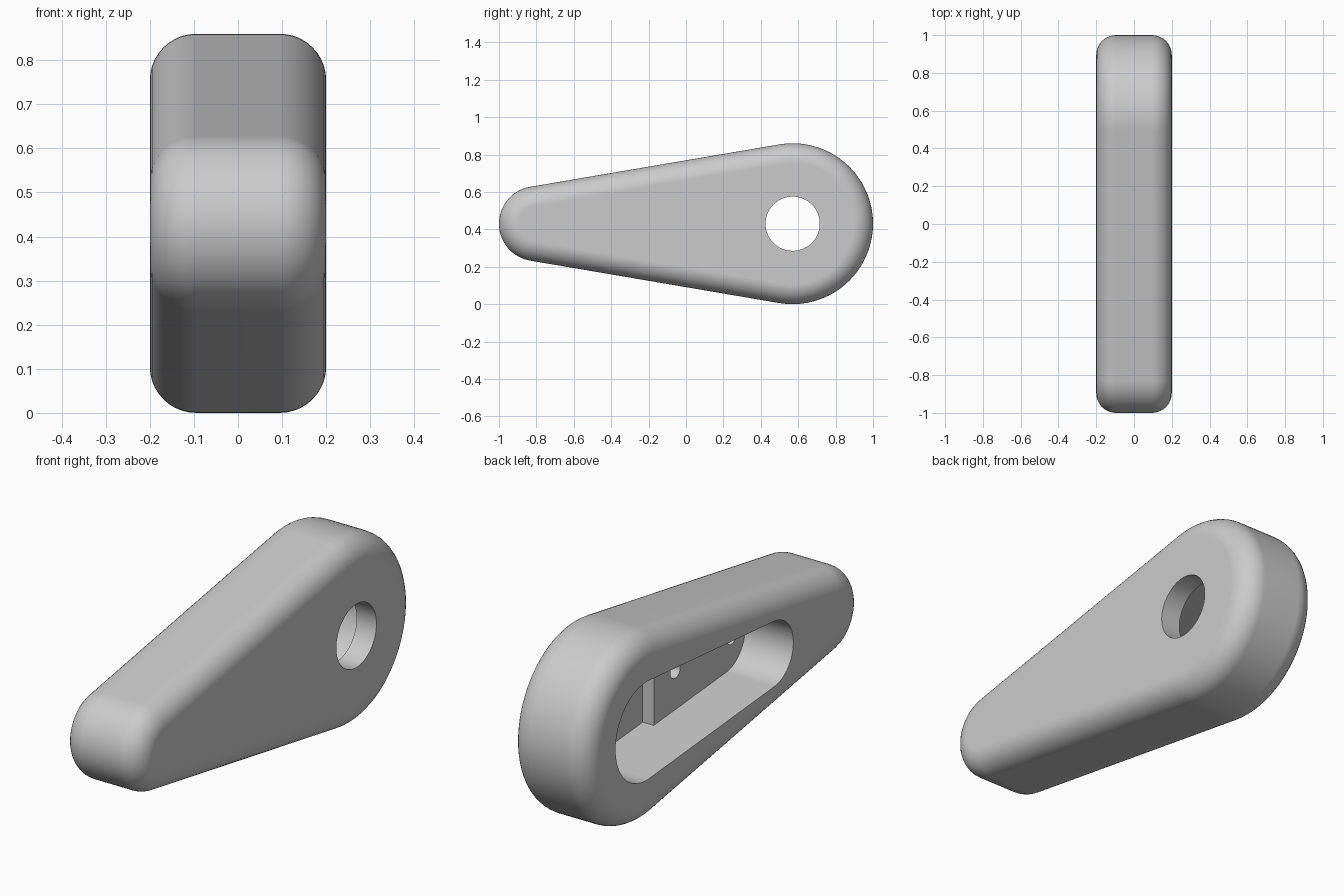
import bpy, bmesh, math
from mathutils import Vector

cube = bpy.data.objects.get("Cube")
if cube:
    bpy.data.objects.remove(cube, do_unlink=True)

MID_Z = 0.43
BIG_Y = 0.57
HALF_W = 0.2
FILLET = 0.105
FLOOR_X = 0.1
LEDGE_X = 0.044
LEDGE_Y = 0.17

grey = bpy.data.materials.new("light grey")
grey.use_nodes = True
colour = (0.6, 0.6, 0.6, 1)
grey.diffuse_color = colour
grey.node_tree.nodes["Principled BSDF"].inputs["Base Color"].default_value = colour


def teardrop(big_r, small_y, small_r, inset=0, steps=40):
    """Outline (y, z) around a big rear circle and a small front circle."""
    tilt = math.asin((big_r - small_r) / (BIG_Y - small_y))
    points = []
    for centre, radius, start, sweep in (
            (BIG_Y, big_r, -math.pi / 2 - tilt, math.pi + 2 * tilt),
            (small_y, small_r, math.pi / 2 + tilt, math.pi - 2 * tilt)):
        for i in range(steps + 1):
            a = start + sweep * i / steps
            r = radius - inset
            points.append((centre + r * math.cos(a), MID_Z + r * math.sin(a)))
    return points


def circle(y, radius, steps=64):
    return [(y + radius * math.cos(2 * math.pi * i / steps),
             MID_Z + radius * math.sin(2 * math.pi * i / steps)) for i in range(steps)]


def loft(name, sections):
    """Skin a list of (x, outline) sections and cap both ends."""
    bm = bmesh.new()
    rings = [[bm.verts.new((x, y, z)) for y, z in outline] for x, outline in sections]
    count = len(rings[0])
    for a, b in zip(rings, rings[1:]):
        for i in range(count):
            j = (i + 1) % count
            bm.faces.new((a[i], a[j], b[j], b[i]))
    bm.faces.new(rings[0])
    bm.faces.new(rings[-1])
    bmesh.ops.recalc_face_normals(bm, faces=bm.faces)
    mesh = bpy.data.meshes.new(name)
    bm.to_mesh(mesh)
    bm.free()
    mesh.materials.append(grey)
    obj = bpy.data.objects.new(name, mesh)
    bpy.context.collection.objects.link(obj)
    return obj


def activate(obj):
    bpy.ops.object.select_all(action='DESELECT')
    obj.select_set(True)
    bpy.context.view_layer.objects.active = obj


def cut(target, cutter):
    cutter.hide_render = True
    mod = target.modifiers.new("cut", 'BOOLEAN')
    mod.operation = 'DIFFERENCE'
    mod.solver = 'EXACT'
    mod.object = cutter
    activate(target)
    bpy.ops.object.modifier_apply(modifier=mod.name)
    bpy.data.objects.remove(cutter, do_unlink=True)


def finish(obj):
    activate(obj)
    bpy.ops.object.shade_smooth_by_angle(angle=math.radians(30))
    mod = obj.modifiers.new("flat_sides", 'WEIGHTED_NORMAL')
    mod.keep_sharp = True


# Rounded teardrop housing
quarter = [math.pi / 2 * i / 10 for i in range(11)]
rim = [(HALF_W - FILLET * (1 - math.sin(a)), FILLET * (1 - math.cos(a))) for a in quarter]
profile = [(-x, d) for x, d in reversed(rim)] + rim
housing = loft("housing", [(x, teardrop(0.43, -0.8, 0.2, d)) for x, d in profile])

# Tapered open recess on one side, round bore through the other
SLOT = (0.225, -0.34, 0.15)
slot = teardrop(*SLOT)
cut(housing, loft("recess_cutter", [(-0.3, slot), (FLOOR_X, slot)]))
bore = circle(BIG_Y, 0.145)
cut(housing, loft("bore_cutter", [(0.0, bore), (0.3, bore)]))
finish(housing)

# Raised ledge inside the recess, slightly embedded in its walls
outline = teardrop(*SLOT, inset=-0.004)
ledge = loft("recess_ledge", [(LEDGE_X, outline), (FLOOR_X + 0.004, outline)])
bm = bmesh.new()
bm.from_mesh(ledge.data)
bmesh.ops.bisect_plane(bm, geom=bm.verts[:] + bm.edges[:] + bm.faces[:],
                       plane_co=Vector((0, LEDGE_Y, 0)), plane_no=Vector((0, 1, 0)),
                       clear_outer=True)
bmesh.ops.holes_fill(bm, edges=[e for e in bm.edges if e.is_boundary])
bmesh.ops.recalc_face_normals(bm, faces=bm.faces)
bm.to_mesh(ledge.data)
bm.free()

# Two screw holes in the ledge
for y in (0.015, -0.39):
    hole = circle(y, 0.036, 32)
    cut(ledge, loft("screw_hole_cutter", [(0.0, hole), (0.15, hole)]))
finish(ledge)
